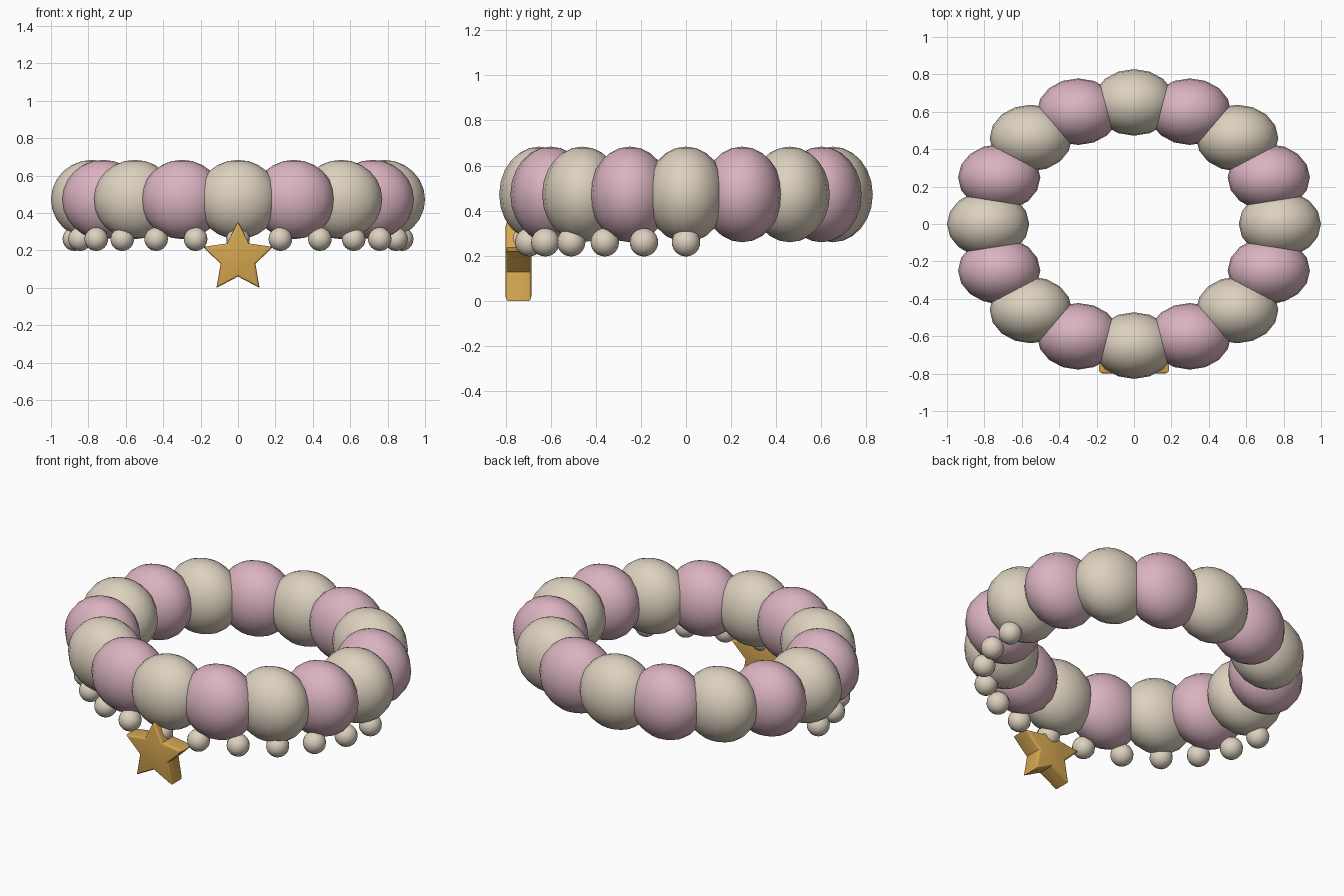
import bpy, bmesh
from math import sin, cos, pi, radians

cube = bpy.data.objects.get("Cube")
if cube:
    bpy.data.objects.remove(cube, do_unlink=True)


def material(name, rgb):
    mat = bpy.data.materials.new(name)
    mat.use_nodes = True
    mat.diffuse_color = (*rgb, 1)
    bsdf = next(n for n in mat.node_tree.nodes if n.type == 'BSDF_PRINCIPLED')
    bsdf.inputs["Base Color"].default_value = (*rgb, 1)
    return mat


CREAM = material("cream", (0.72, 0.64, 0.52))
PINK = material("dusty pink", (0.70, 0.45, 0.53))
GOLD = material("gold", (0.66, 0.38, 0.08))


def bead(name, location, radii, mat, segments, rings):
    bpy.ops.mesh.primitive_uv_sphere_add(segments=segments, ring_count=rings,
                                         radius=1, location=location)
    obj = bpy.context.object
    obj.name = name
    obj.scale = radii
    obj.data.materials.append(mat)
    bpy.ops.object.shade_smooth()
    return obj


# Large beads alternate in colour around an oval band
COUNT = 16
for i in range(COUNT):
    a = 2 * pi * i / COUNT
    bead(f"band_bead_{i + 1}", (0.78 * cos(a), 0.65 * sin(a), 0.472),
         (0.22, 0.178, 0.212), PINK if i % 2 else CREAM, 16, 12)

# Small beads hang beneath the front half
for i in range(13):
    a = pi + radians(15 * i)
    bead(f"hanging_bead_{i + 1}", (0.875 * cos(a), 0.72 * sin(a), 0.26),
         (0.063, 0.063, 0.063), CREAM, 16, 12)

# Star pendant: extruded five-pointed outline with rounded rims
FRONT, BACK, CENTRE_Z = -0.80, -0.685, 0.158
bm = bmesh.new()
outline = []
for i in range(10):
    r = 0.098 if i % 2 else 0.196
    a = pi / 2 + i * pi / 5
    outline.append(bm.verts.new((r * cos(a), FRONT, CENTRE_Z + r * sin(a))))
face = bm.faces.new(outline)
result = bmesh.ops.extrude_face_region(bm, geom=[face])
for v in result["geom"]:
    if isinstance(v, bmesh.types.BMVert):
        v.co.y = BACK
bmesh.ops.recalc_face_normals(bm, faces=bm.faces)
rims = [e for e in bm.edges if abs(e.verts[0].co.y - e.verts[1].co.y) < 0.001]
bmesh.ops.bevel(bm, geom=rims, offset=0.014, segments=3, profile=0.5,
                affect='EDGES')
mesh = bpy.data.meshes.new("star_pendant")
bm.to_mesh(mesh)
bm.free()
mesh.materials.append(GOLD)
star = bpy.data.objects.new("star_pendant", mesh)
bpy.context.collection.objects.link(star)
bpy.ops.object.select_all(action='DESELECT')
star.select_set(True)
bpy.context.view_layer.objects.active = star
bpy.ops.object.shade_smooth_by_angle(angle=radians(35))
